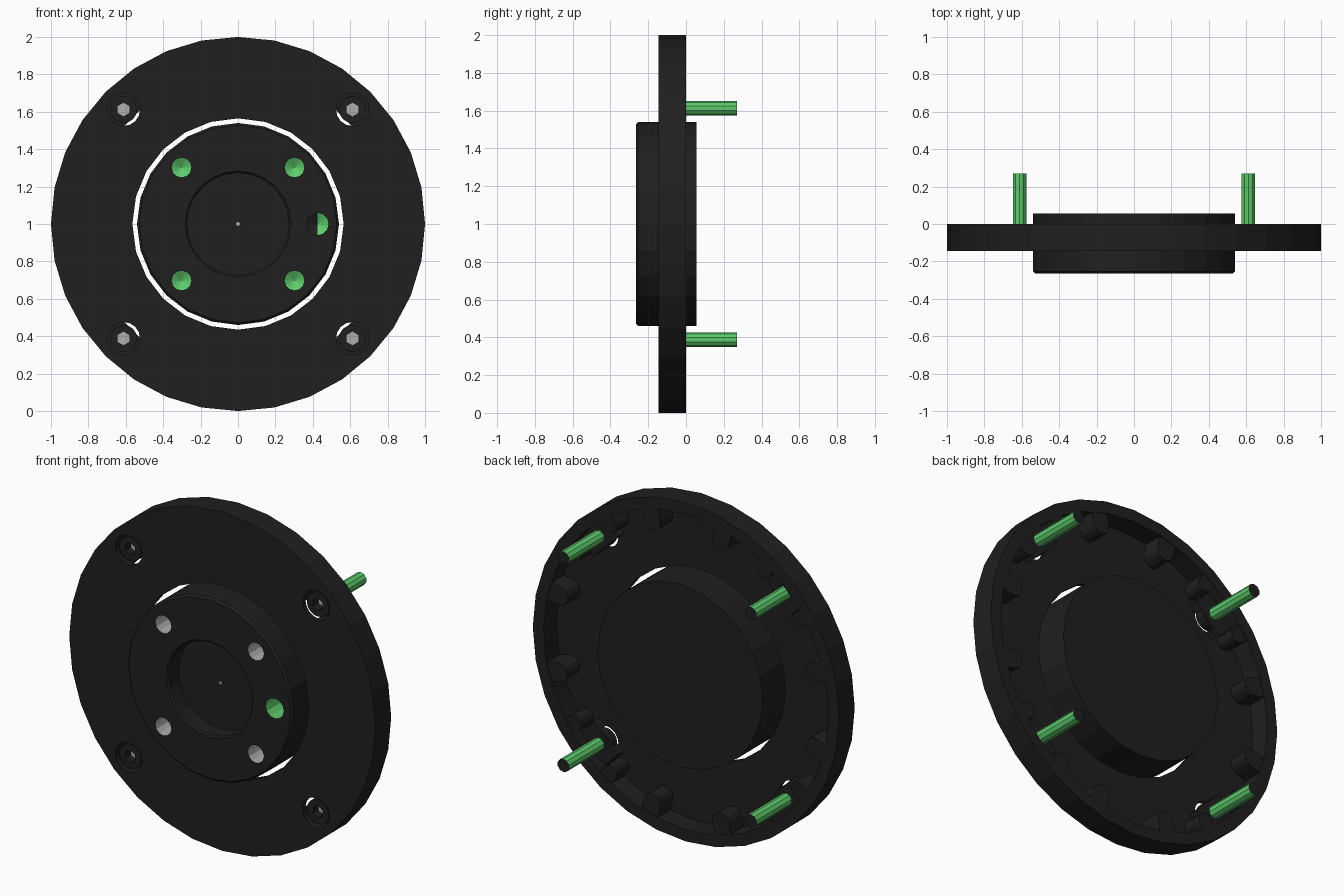
import bpy, bmesh, math
from math import sin, cos, pi, radians

if "Cube" in bpy.data.objects:
    bpy.data.objects.remove(bpy.data.objects["Cube"], do_unlink=True)


def material(name, color):
    m = bpy.data.materials.new(name)
    m.use_nodes = True
    m.diffuse_color = color
    m.node_tree.nodes["Principled BSDF"].inputs["Base Color"].default_value = color
    return m


DARK, GREEN, GREY = range(3)
MATS = [material("charcoal", (0.014, 0.014, 0.014, 1)),
        material("green", (0.11, 0.6, 0.15, 1)),
        material("light grey", (0.42, 0.42, 0.42, 1))]


def finish(name, bm, rule=None):
    """Turn a bmesh into an object, colouring faces by a rule."""
    bmesh.ops.remove_doubles(bm, verts=bm.verts, dist=1e-5)
    bmesh.ops.recalc_face_normals(bm, faces=bm.faces)
    bm.normal_update()
    for f in bm.faces:
        f.material_index = rule(f) if rule else DARK
    me = bpy.data.meshes.new(name)
    bm.to_mesh(me)
    bm.free()
    for m in MATS:
        me.materials.append(m)
    ob = bpy.data.objects.new(name, me)
    bpy.context.collection.objects.link(ob)
    return ob


def lathe(name, profile, sides, x=0, z=1, rule=None):
    """Revolve (radius, y) points about an axis along y."""
    bm = bmesh.new()
    rings = []
    for k in range(sides):
        a = 2 * pi * k / sides
        rings.append([bm.verts.new((x + r * sin(a), y, z + r * cos(a)))
                      for r, y in profile])
    for k in range(sides):
        p, q = rings[k], rings[(k + 1) % sides]
        for i in range(len(profile) - 1):
            if profile[i][0] == 0:
                bm.faces.new((p[i], p[i + 1], q[i + 1]))
            elif profile[i + 1][0] == 0:
                bm.faces.new((p[i], p[i + 1], q[i]))
            else:
                bm.faces.new((p[i], p[i + 1], q[i + 1], q[i]))
    return finish(name, bm, rule)


def rod(name, r, y0, y1, sides, x=0, z=1, rule=None):
    return lathe(name, [(0, y0), (r, y0), (r, y1), (0, y1)], sides, x, z, rule)


def block(name, outline, y0, y1, angle):
    """Extrude a (radial, tangential) outline along y at an angle."""
    bm = bmesh.new()
    c, s = cos(angle), sin(angle)
    face = bm.faces.new([bm.verts.new((u * c - v * s, y0, 1 + u * s + v * c))
                         for u, v in outline])
    ext = bmesh.ops.extrude_face_region(bm, geom=[face])["geom"]
    verts = [g for g in ext if isinstance(g, bmesh.types.BMVert)]
    bmesh.ops.translate(bm, verts=verts, vec=(0, y1 - y0, 0))
    return finish(name, bm)


def cut(ob, cutters):
    bpy.context.view_layer.objects.active = ob
    for c in cutters:
        mod = ob.modifiers.new("cut", 'BOOLEAN')
        mod.operation = 'DIFFERENCE'
        mod.solver = 'EXACT'
        mod.object = c
        bpy.ops.object.modifier_apply(modifier=mod.name)


def discard(cutters):
    for c in cutters:
        bpy.data.objects.remove(c, do_unlink=True)


CORNERS = [(sx * 0.612, 1 + sz * 0.612) for sx in (-1, 1) for sz in (-1, 1)]

# Outer flange: thin front plate with a rim behind it
flange = lathe("flange", [(0, -0.145), (1, -0.145), (1, 0), (0.93, 0),
                          (0.93, -0.12), (0, -0.12)], 32)
bore = rod("bore_cutter", 0.565, -0.3, 0.2, 24)
screw_holes = [rod("screw_hole_cutter", 0.088, -0.3, -0.075, 16, x, z) for x, z in CORNERS]
cut(flange, [bore] + screw_holes)

# Low pads that hold the screws
for i in range(4):
    pad = block("screw_pad", [(0.80, -0.11), (0.945, -0.11), (0.945, 0.11), (0.80, 0.11)],
                -0.135, -0.06, radians(45 + 90 * i))
    cut(pad, screw_holes)
discard([bore] + screw_holes)

# Round-ended teeth inside the rim, with shorter ones beside each pad
def tooth_outline(tip, w):
    arc = [(tip + w - w * sin(pi * k / 6), w * cos(pi * k / 6)) for k in range(7)]
    return arc + [(0.945, -w), (0.945, w)]

for i in range(4):
    for offset in (-15, 15):
        block("rim_tooth", tooth_outline(0.805, 0.055), -0.13, -0.004,
              radians(90 * i + offset))
    for offset in (-10.5, 10.5):
        block("pad_tooth", tooth_outline(0.84, 0.045), -0.13, -0.004,
              radians(45 + 90 * i + offset))

# Central hub with chamfered edges and a round recess
hub = lathe("hub", [(0, 0.055), (0.54, 0.055), (0.54, -0.253), (0.528, -0.265),
                    (0.283, -0.265), (0.273, -0.255), (0.273, -0.165), (0, -0.165)], 24)
drill = [(0, -0.35), (0.053, -0.35), (0.053, -0.09), (0, -0.06)]
is_wall = lambda f: abs(f.normal.y) < 0.1
drills = [lathe("hole_cutter", drill, 12, sx * 0.302, 1 + sz * 0.302,
                lambda f: GREY if is_wall(f) else GREEN)
          for sx in (-1, 1) for sz in (-1, 1)]
key_x = 0.425
drills.append(lathe("key_hole_cutter", [(0, -0.35), (0.06, -0.35), (0.06, -0.13), (0, -0.1)],
                    12, key_x, 1,
                    lambda f: GREEN if is_wall(f) or f.calc_center_median().x > key_x else DARK))
drills.append(rod("centre_mark_cutter", 0.012, -0.3, -0.15, 8, rule=lambda f: GREY))
cut(hub, drills)
discard(drills)

# Socket-head screws with green shanks
for x, z in CORNERS:
    head = rod("screw_head", 0.072, -0.13, -0.07, 16, x, z)
    socket = rod("socket_cutter", 0.037, -0.2, -0.08, 6, x, z,
                 lambda f: DARK if is_wall(f) else GREY)
    cut(head, [socket])
    discard([socket])
    rod("screw_shank", 0.038, -0.075, 0.27, 10, x, z,
        lambda f: GREEN if is_wall(f) else DARK)
